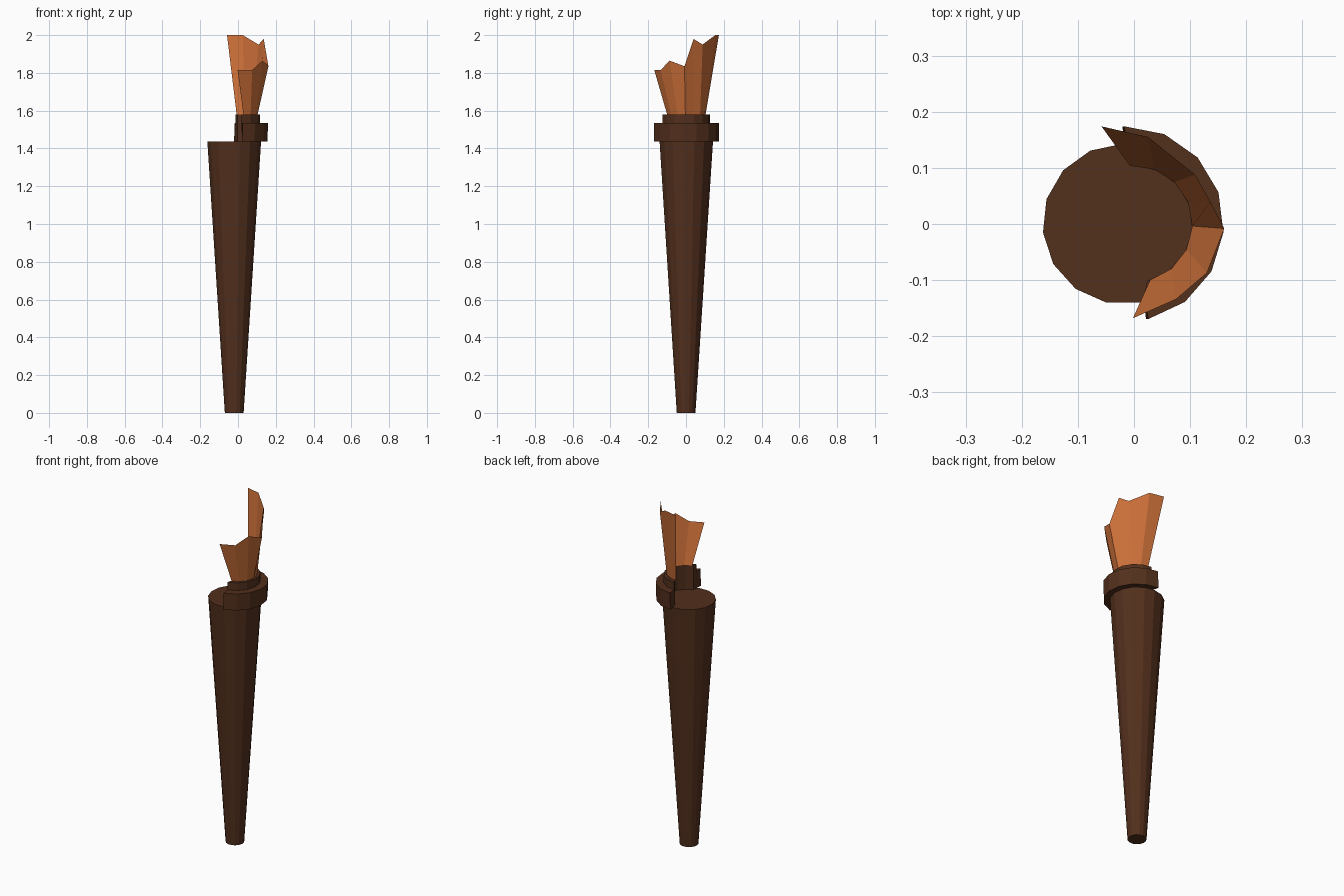
import bpy
from math import cos, sin, radians

if "Cube" in bpy.data.objects:
    bpy.data.objects.remove(bpy.data.objects["Cube"])


def material(name, color):
    m = bpy.data.materials.new(name)
    m.diffuse_color = (*color, 1)
    m.use_nodes = True
    m.node_tree.nodes["Principled BSDF"].inputs["Base Color"].default_value = m.diffuse_color
    return m


def add_object(name, verts, faces, mat):
    me = bpy.data.meshes.new(name)
    me.from_pydata(verts, [], faces)
    me.materials.append(mat)
    ob = bpy.data.objects.new(name, me)
    bpy.context.collection.objects.link(ob)
    return ob


def polar(cx, r, z, deg):
    return (cx + r * cos(radians(deg)), r * sin(radians(deg)), z)


wood = material("dark_wood", (0.085, 0.029, 0.012))
fire = material("flame_orange", (0.60, 0.16, 0.04))
STEP = 24  # 15-sided parts

# Tapered handle
N = 15
low = [polar(-0.02, 0.05, 0, 18 + STEP * i) for i in range(N)]
high = [polar(-0.02, 0.143, 1.437, 18 + STEP * i) for i in range(N)]
sides = [(i, (i + 1) % N, N + (i + 1) % N, N + i) for i in range(N)]
add_object("handle", low + high,
           sides + [tuple(reversed(range(N))), tuple(range(N, 2 * N))], wood)

# Stepped half collar: (centre x, radius, z) profile swept around one side
profile = [(0.0, 0.104, 1.437), (-0.018, 0.174, 1.437), (-0.014, 0.174, 1.535),
           (-0.01, 0.128, 1.535), (-0.01, 0.128, 1.58), (0.0, 0.104, 1.58)]
angles = [-77 + STEP * i for i in range(8)]
P = len(profile)
verts = [polar(cx, r, z, a) for a in angles for cx, r, z in profile]
faces = [(k * P + j, (k + 1) * P + j, (k + 1) * P + (j + 1) % P, k * P + (j + 1) % P)
         for k in range(7) for j in range(P)]
faces += [tuple(range(P)), tuple(reversed(range(7 * P, 8 * P)))]
add_object("collar", verts, faces, wood)

# Jagged flame sheet rising from the collar
base = [polar(0.0, 0.104, 1.58, a + 3) for a in angles]
tips = [(-0.002, -0.168, 1.815), (0.075, -0.134, 1.815), (0.13, -0.087, 1.865),
        (0.161, -0.008, 1.835), (0.136, 0.04, 1.98), (0.109, 0.088, 1.95),
        (0.025, 0.155, 2.0), (-0.058, 0.174, 2.0)]
add_object("flame", base + tips, [(i, i + 1, i + 9, i + 8) for i in range(7)], fire)
